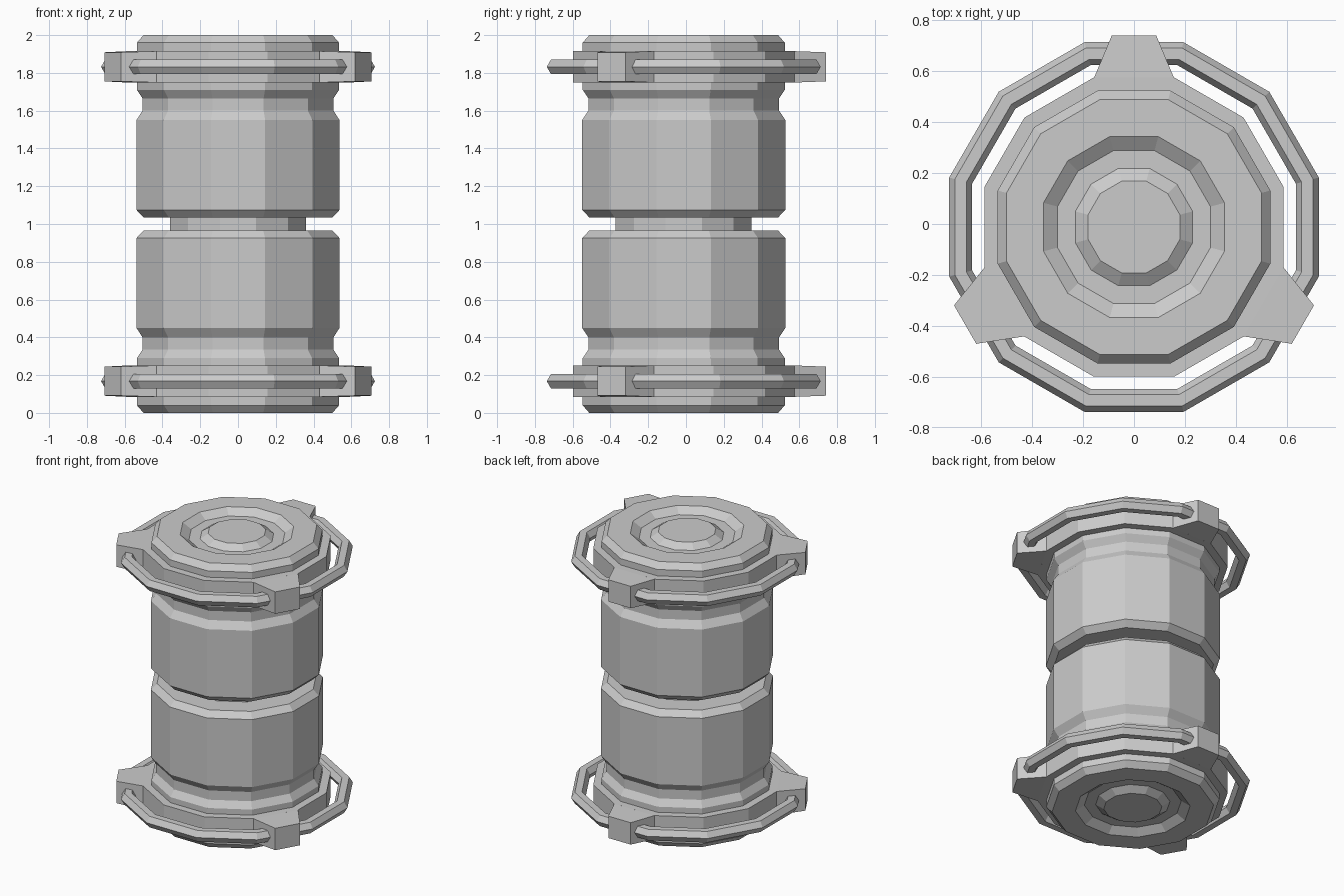
import bpy, bmesh
from math import cos, sin, pi, radians

if "Cube" in bpy.data.objects:
    bpy.data.objects.remove(bpy.data.objects["Cube"])

SIDES = 12
CY = -0.012                      # body axis sits slightly behind the bracket bounds


def finish(bm, name):
    bmesh.ops.remove_doubles(bm, verts=bm.verts, dist=1e-5)
    bmesh.ops.recalc_face_normals(bm, faces=bm.faces)
    me = bpy.data.meshes.new(name)
    bm.to_mesh(me)
    bm.free()
    ob = bpy.data.objects.new(name, me)
    bpy.context.collection.objects.link(ob)
    return ob


def lathe(name, profile, closed=False):
    """Sweep (flat-to-axis distance, z) points round a 12-sided path."""
    bm = bmesh.new()
    rings = []
    for d, z in profile:
        r = d / cos(pi / SIDES)
        rings.append([bm.verts.new((r * cos(a), CY + r * sin(a), z))
                      for a in (radians(15 + 30 * i) for i in range(SIDES))])
    pairs = list(zip(rings, rings[1:]))
    if closed:
        pairs.append((rings[-1], rings[0]))
    else:
        bm.faces.new(rings[0])
        bm.faces.new(rings[-1])
    for lo, hi in pairs:
        for i in range(SIDES):
            j = (i + 1) % SIDES
            bm.faces.new((lo[i], lo[j], hi[j], hi[i]))
    return finish(bm, name)


def bracket(name, angle, reach, z):
    """Tapered lug that grips the handle ring."""
    bm = bmesh.new()
    loops = []
    for d, w, h in ((0.50, 0.187, 0.083), (0.585, 0.157, 0.083), (reach, 0.087, 0.077)):
        loops.append([bm.verts.new((d * cos(angle) - s * w * sin(angle),
                                    CY + d * sin(angle) + s * w * cos(angle),
                                    z + t * h))
                      for s, t in ((-1, -1), (1, -1), (1, 1), (-1, 1))])
    bm.faces.new(loops[0])
    bm.faces.new(loops[-1])
    for a, b in zip(loops, loops[1:]):
        for i in range(4):
            j = (i + 1) % 4
            bm.faces.new((a[i], a[j], b[j], b[i]))
    return finish(bm, name)


# canister body: upper half from the waist groove to the recessed lid, mirrored down
upper = [(0.36, 1.035), (0.50, 1.035), (0.538, 1.075), (0.538, 1.55), (0.505, 1.60),
         (0.505, 1.665), (0.535, 1.71), (0.535, 1.96), (0.50, 2.0),
         (0.355, 2.0), (0.30, 1.96), (0.23, 1.96), (0.18, 1.995)]
lower = [(d, 2 - z) for d, z in reversed(upper)]
lathe("canister_body", lower + upper)

for end, zc in (("top", 1.832), ("bottom", 0.168)):
    # flange collar
    lathe(end + "_flange", [(0.52, zc - 0.083), (0.587, zc - 0.083),
                            (0.587, zc + 0.083), (0.52, zc + 0.083)], closed=True)
    # hexagonal bar handle ring
    lathe(end + "_handle_ring",
          [(0.68 + 0.045 * cos(k * pi / 3), zc + 0.045 * sin(k * pi / 3))
           for k in range(6)], closed=True)
    # three brackets
    for n, (deg, reach) in enumerate(((90, 0.752), (210, 0.765), (330, 0.765))):
        bracket(f"{end}_bracket_{n + 1}", radians(deg), reach, zc)
